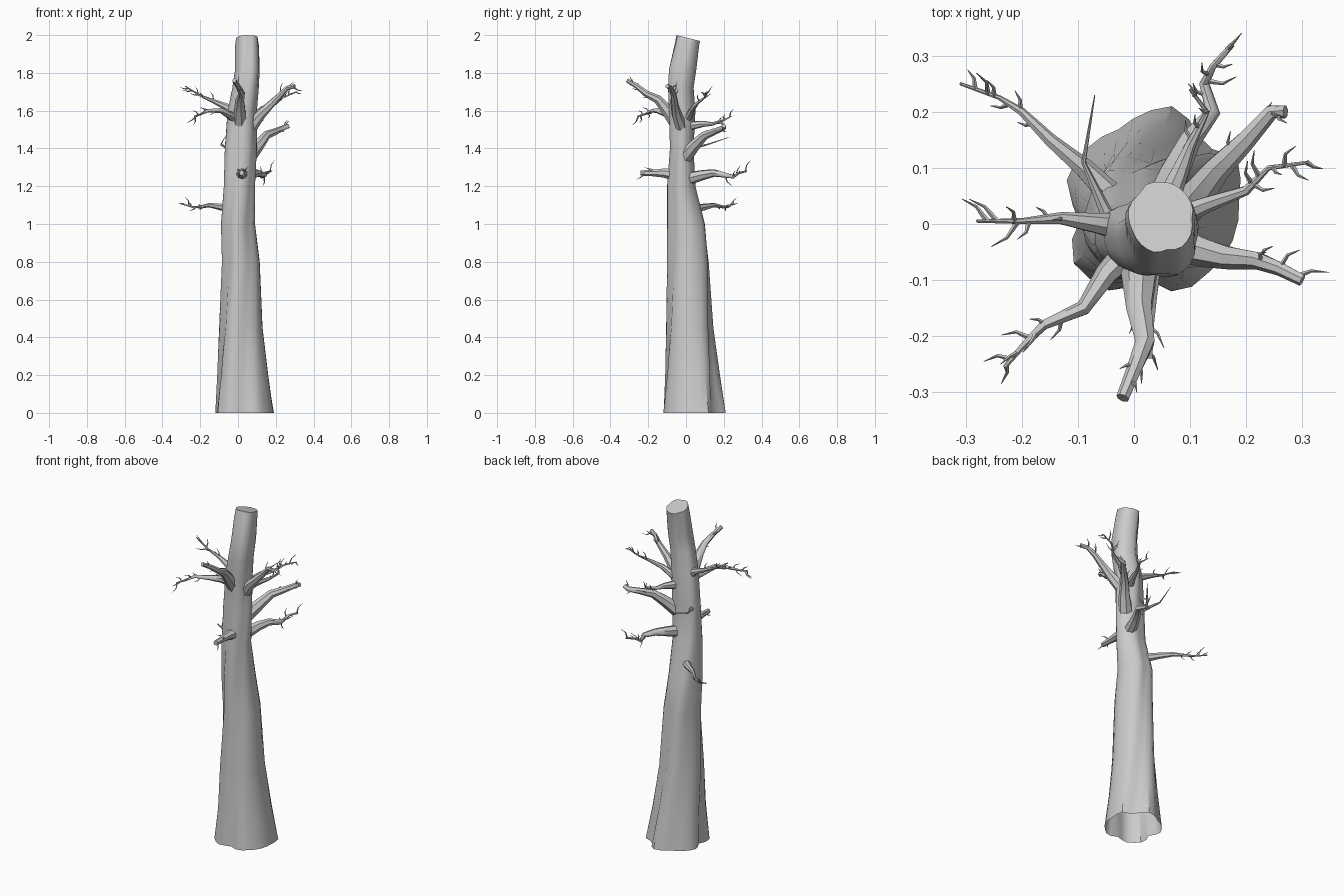
import bpy, bmesh, math, random
from mathutils import Vector

random.seed(4)
cube = bpy.data.objects.get("Cube")
if cube:
    bpy.data.objects.remove(cube, do_unlink=True)

bark = bpy.data.materials.new("grey_bark")
bark.use_nodes = True
GREY = (0.6, 0.6, 0.6, 1.0)
bark.diffuse_color = GREY
bark.node_tree.nodes["Principled BSDF"].inputs["Base Color"].default_value = GREY


def finish(bm, name, angle):
    """Turn a bmesh into a named, smooth shaded bark object."""
    bmesh.ops.recalc_face_normals(bm, faces=bm.faces[:])
    mesh = bpy.data.meshes.new(name)
    bm.to_mesh(mesh)
    bm.free()
    mesh.materials.append(bark)
    obj = bpy.data.objects.new(name, mesh)
    bpy.context.collection.objects.link(obj)
    bpy.ops.object.select_all(action="DESELECT")
    obj.select_set(True)
    bpy.context.view_layer.objects.active = obj
    bpy.ops.object.shade_smooth_by_angle(angle=math.radians(angle))
    return obj


def bridge(bm, lower, upper):
    """Join two vertex rings with quads."""
    count = len(lower)
    for i in range(count):
        j = (i + 1) % count
        bm.faces.new((lower[i], lower[j], upper[j], upper[i]))


def tube(bm, points, radii, sides):
    """Tapered tube along a path, capped at its outer end."""
    previous = None
    for i, point in enumerate(points):
        along = (points[min(i + 1, len(points) - 1)] - points[max(i - 1, 0)]).normalized()
        across = along.cross(Vector((0, 0, 1)))
        if across.length < 0.05:
            across = along.cross(Vector((1, 0, 0)))
        across.normalize()
        other = along.cross(across)
        ring = []
        for k in range(sides):
            turn = math.tau * k / sides
            offset = across * math.cos(turn) + other * math.sin(turn)
            ring.append(bm.verts.new(point + offset * radii[i]))
        if previous:
            bridge(bm, previous, ring)
        previous = ring
    bm.faces.new(previous)


# Trunk: fluted root outline as (degrees, radius), twisting and fading upward
ROOTS = [(-167, 128), (-146, 180), (-115, 177), (-92, 140), (-72, 174), (-55, 165),
         (-33, 166), (0, 160), (27, 174), (43, 131), (75, 171), (114, 137),
         (153, 152), (169, 158)]


def root_radius(degrees):
    """Outline radius at an angle, interpolated around the loop."""
    start = ROOTS[0][0]
    degrees = (degrees - start) % 360 + start
    loop = ROOTS + [(start + 360, ROOTS[0][1])]
    for (a, ra), (b, rb) in zip(loop, loop[1:]):
        if a <= degrees <= b:
            return (ra + (rb - ra) * (degrees - a) / (b - a)) / 160
    return 1.0


# Height, then x and y extents, all in hundredths
SECTIONS = [(0, -12, 19, -12, 21), (20, -11, 16, -11, 18), (45, -10, 13, -10.5, 14.5),
            (80, -8.5, 11.5, -10, 12), (100, -9, 9, -10, 10), (120, -7.5, 9, -10, 5),
            (140, -7, 10, -8.5, 4), (160, -5.5, 10, -9, 5), (172, -3, 11, -9.5, 4),
            (182, -1.5, 11.5, -9, 5.5), (195, -1.5, 11, -6, 7), (200, -1, 10.5, -5, 7.5)]
SIDES = 28
bm = bmesh.new()
previous = None
for height, x0, x1, y0, y1 in SECTIONS:
    z = height / 100
    flute = 1 - 0.3 * z
    outline = []
    for k in range(SIDES):
        degrees = 360 * k / SIDES
        r = 1 + (root_radius(degrees - 45 * z) - 1) * flute
        turn = math.radians(degrees)
        outline.append((r * math.cos(turn), r * math.sin(turn)))
    xs, ys = zip(*outline)
    ring = []
    for u, v in outline:
        x = x0 + (x1 - x0) * (u - min(xs)) / (max(xs) - min(xs))
        y = y0 + (y1 - y0) * (v - min(ys)) / (max(ys) - min(ys))
        slant = 0.0025 * (y - y0) if height == SECTIONS[-1][0] else 0
        ring.append(bm.verts.new((x / 100, y / 100, z - slant)))
    if previous:
        bridge(bm, previous, ring)
    previous = ring
bm.faces.new(previous)
finish(bm, "trunk", 40)


# Branches: flared at the trunk, with spiky twigs on the outer part
def branch(name, path, base, tip, twigs):
    points = [Vector(p) / 100 for p in path]
    last = len(points) - 1
    radii = [tip + (base - tip) * (1 - i / last) ** 1.7 for i in range(last + 1)]
    bm = bmesh.new()
    tube(bm, points, radii, 7)
    for n in range(twigs):
        place = last * (0.5 + 0.5 * (n + random.random()) / twigs)
        i = min(int(place), last - 1)
        start = points[i].lerp(points[i + 1], place - i)
        along = (points[i + 1] - points[i]).normalized()
        side = Vector([random.uniform(-1, 1) for _ in range(3)])
        side = (side - along * side.dot(along)).normalized()
        reach = random.uniform(0.03, 0.065)
        middle = start + (along * 0.5 + side) * reach * 0.5
        end = middle + (along + side * 0.6) * reach * 0.45
        tube(bm, [start, middle, end], [0.005, 0.003, 0.0006], 4)
    finish(bm, name, 50)


branch("low_left_back_branch", [(-3, 4, 108), (-9, 10, 109), (-15, 15, 110), (-20, 20, 109),
                                (-24, 22.5, 109), (-31, 25, 111)], 0.025, 0.003, 6)
branch("front_stub", [(2, -5, 126), (2, -12, 127), (2, -18, 127), (2, -24, 127)],
       0.035, 0.014, 4)
branch("back_branch", [(4, 1, 124), (7, 9, 126), (10, 15, 127), (14, 20, 126),
                       (12.5, 25, 125), (14, 28, 127), (17.5, 32, 128)], 0.035, 0.005, 6)
branch("right_back_branch", [(6, 0, 136), (11, 5, 142), (15, 10, 147), (20, 15, 149),
                             (24.5, 20, 151), (27, 20, 152)], 0.04, 0.012, 4)
branch("upper_back_branch", [(5, 2, 152), (8, 9, 153), (10, 14, 153), (13, 20, 155),
                             (10, 24, 157)], 0.025, 0.003, 4)
branch("upper_front_branch", [(1, -4, 152), (1, -10, 160), (1, -15, 166), (2, -21, 169),
                              (0, -26, 173), (-2, -31, 176)], 0.04, 0.012, 4)
branch("upper_right_branch", [(6, -2, 150), (12, -5, 158), (17, -6, 163), (22, -6.5, 168),
                              (26, -8, 172), (30, -10, 173)], 0.035, 0.011, 4)
branch("thin_right_branch", [(7, 1, 156), (13, 3.5, 161), (20, 6, 164), (24, 10, 167),
                             (31, 11, 170)], 0.022, 0.003, 7)
branch("upper_left_branch", [(0, -1, 157), (-6, 0, 162), (-13, 1, 165), (-20, 0.5, 168),
                             (-28, 0.5, 173)], 0.03, 0.003, 7)
branch("left_front_branch", [(0, -4, 155), (-5, -9, 158), (-9, -15, 160), (-16, -18, 160),
                             (-20, -22, 158), (-23, -25.5, 157)], 0.028, 0.004, 7)
branch("left_back_spike", [(-5, 2, 140), (-9, 11, 142), (-7, 23, 146)], 0.012, 0.001, 0)
